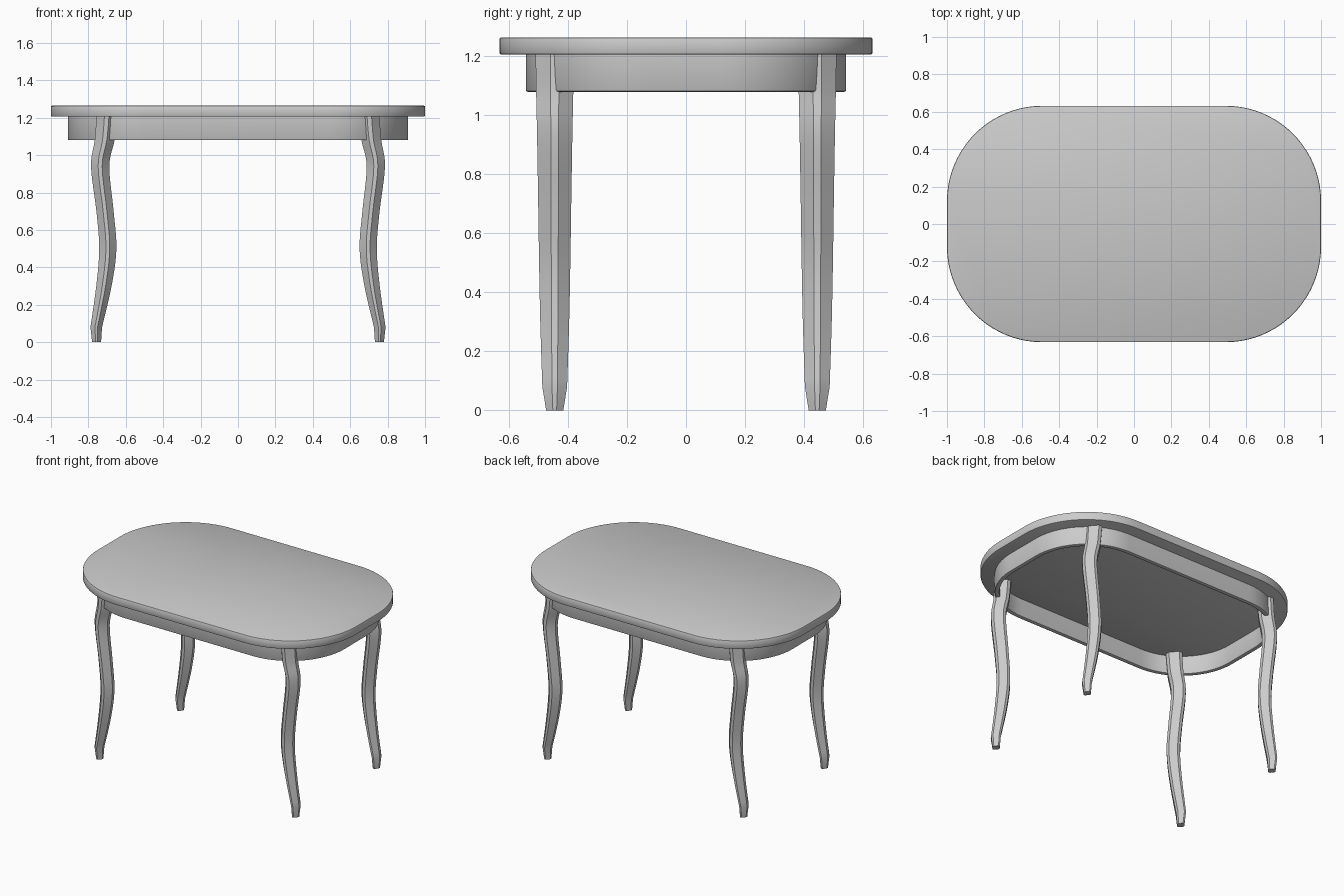
import bpy, bmesh, math

if "Cube" in bpy.data.objects:
    bpy.data.objects.remove(bpy.data.objects["Cube"])

def outline(hx, hy, r, n=20):
    """Rounded rectangle, counter-clockwise."""
    pts = []
    for k, (sx, sy) in enumerate([(1, 1), (-1, 1), (-1, -1), (1, -1)]):
        for i in range(n + 1):
            a = math.pi / 2 * (k + i / n)
            pts.append((sx * (hx - r) + r * math.cos(a), sy * (hy - r) + r * math.sin(a)))
    return pts

def loft(name, rings, closed=False):
    """Skin a stack of rings; closed joins last to first, otherwise cap the ends."""
    bm = bmesh.new()
    vs = [[bm.verts.new(p) for p in ring] for ring in rings]
    n = len(vs[0])
    pairs = list(zip(vs, vs[1:])) + ([(vs[-1], vs[0])] if closed else [])
    for a, b in pairs:
        for i in range(n):
            j = (i + 1) % n
            bm.faces.new((a[i], a[j], b[j], b[i]))
    if not closed:
        bm.faces.new(vs[0][::-1])
        bm.faces.new(vs[-1])
    bmesh.ops.recalc_face_normals(bm, faces=bm.faces)
    me = bpy.data.meshes.new(name)
    bm.to_mesh(me)
    bm.free()
    ob = bpy.data.objects.new(name, me)
    bpy.context.collection.objects.link(ob)
    bpy.ops.object.select_all(action='DESELECT')
    ob.select_set(True)
    bpy.context.view_layer.objects.active = ob
    bpy.ops.object.shade_smooth_by_angle(angle=math.radians(32))
    return ob

def slab_ring(hx, hy, r, inset, z):
    return [(x, y, z) for x, y in outline(hx - inset, hy - inset, r - inset)]

# Table top with softened rims
loft("table_top", [slab_ring(1.0, 0.632, 0.51, i, z) for i, z in
                   [(0.006, 1.206), (0.002, 1.208), (0, 1.212), (0, 1.259), (0.002, 1.263), (0.006, 1.265)]])

# Apron: hollow band below the top
loft("apron", [slab_ring(0.91, 0.543, 0.42, i, z) for i, z in
               [(0, 1.207), (0, 1.086), (0.002, 1.082), (0.006, 1.08),
                (0.024, 1.08), (0.028, 1.082), (0.03, 1.086), (0.03, 1.207)]], closed=True)

# Curved legs: z, centre x, half width x, half width y
keys = [(0.08, .758, .031, .042), (0.30, .717, .041, .049), (0.50, .696, .046, .053),
        (0.70, .711, .046, .056), (0.94, .737, .049, .060), (1.08, .713, .053, .063),
        (1.207, .702, .055, .065)]

def catmull(p0, p1, p2, p3, t):
    return [0.5 * (2 * b + (c - a) * t + (2 * a - 5 * b + 4 * c - d) * t * t
                   + (3 * b - a - 3 * c + d) * t ** 3) for a, b, c, d in zip(p0, p1, p2, p3)]

stations = [(0, .756, .024, .029)]
for k in range(len(keys) - 1):
    p = [keys[max(0, min(len(keys) - 1, k + d))] for d in (-1, 0, 1, 2)]
    stations += [catmull(*p, t / 5) for t in range(5)]
stations.append(keys[-1])

# Diamond section with blunted corners
c = 0.22
section = [(1, -c), (1, c), (c, 1), (-c, 1), (-1, c), (-1, -c), (-c, -1), (c, -1)]
leg = loft("legs", [[(cx + hx * u, 0.445 + hy * v, z) for u, v in section]
                    for z, cx, hx, hy in stations])
mirror = leg.modifiers.new("mirror", 'MIRROR')
mirror.use_axis = (True, True, False)
mirror.use_clip = False
